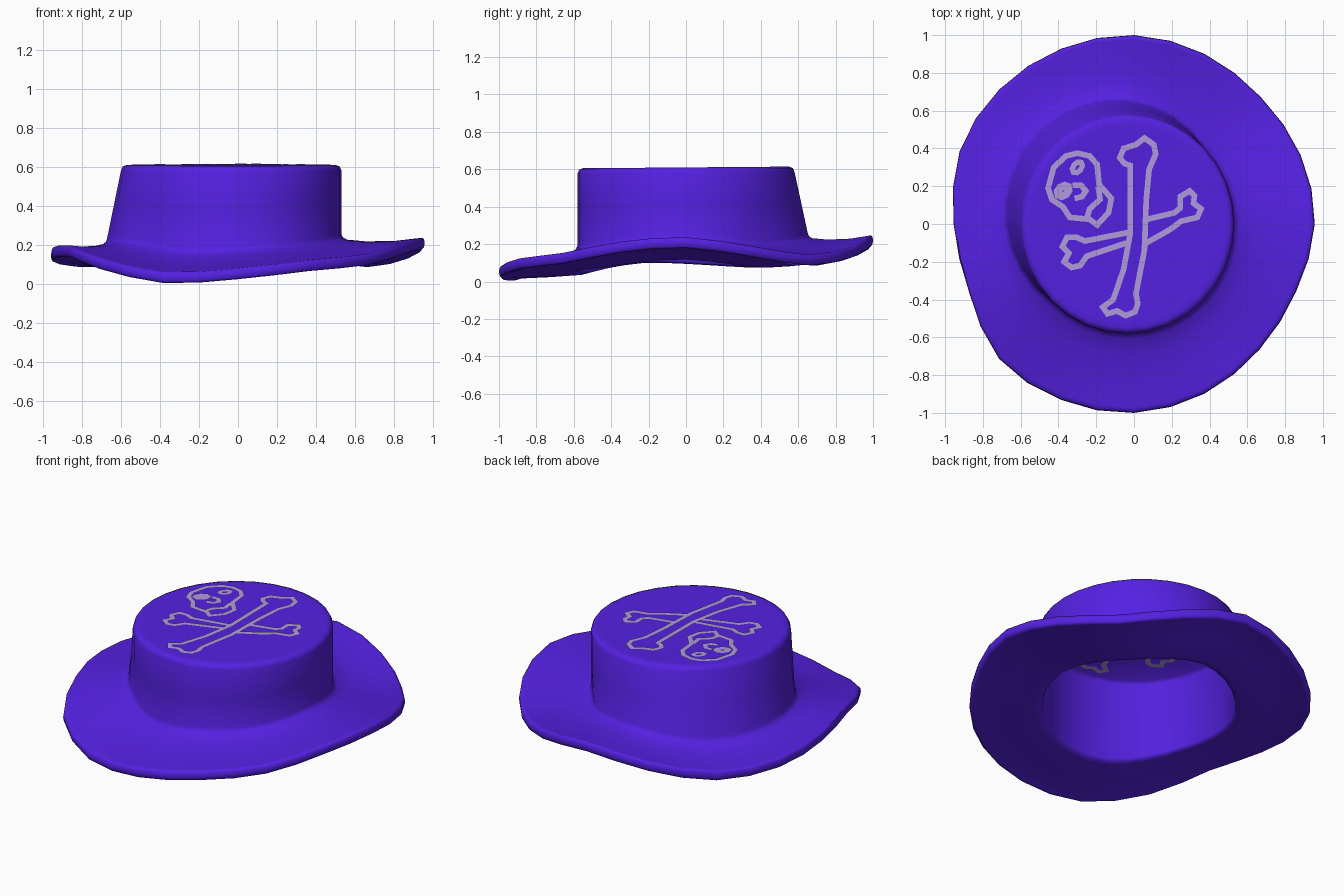
import bpy, bmesh, math
from mathutils import Vector

if "Cube" in bpy.data.objects:
    bpy.data.objects.remove(bpy.data.objects["Cube"])

N = 32  # sides around the hat


def material(name, rgb):
    m = bpy.data.materials.new(name)
    m.diffuse_color = (*rgb, 1)
    m.use_nodes = True
    m.node_tree.nodes["Principled BSDF"].inputs["Base Color"].default_value = m.diffuse_color
    return m


PURPLE = material("purple_felt", (0.090, 0.0150, 0.76))
BONE = material("pale_lilac", (0.43, 0.33, 0.73))


def finish(name, bm, mat, smooth=True):
    me = bpy.data.meshes.new(name)
    bm.to_mesh(me)
    bm.free()
    ob = bpy.data.objects.new(name, me)
    bpy.context.collection.objects.link(ob)
    me.materials.append(mat)
    if smooth:
        bpy.ops.object.select_all(action='DESELECT')
        ob.select_set(True)
        bpy.context.view_layer.objects.active = ob
        bpy.ops.object.shade_smooth_by_angle(angle=math.radians(62))
    return ob


# Brim outline radius and edge height, every 22.5 degrees from +x
RADIUS = [.957, .955, .95, .975, 1.0, 1.005, 1.008, 1.0,
          .955, .945, 1.01, 1.008, 1.0, .973, .94, .93]
EDGE_Z = [.24, .19, .145, .19, .25, .20, .145, .16,
          .19, .20, .135, .062, .082, .125, .155, .215]


def sample(table, i):
    """Periodic smooth lookup with one midpoint between entries."""
    k = i // 2
    if i % 2 == 0:
        return table[k % 16]
    p = [table[(k + d) % 16] for d in (-1, 0, 1, 2)]
    return (-p[0] + 9 * p[1] + 9 * p[2] - p[3]) / 16


def top_z(y):
    return .61 + .008 * y


CEILING = .033  # felt thickness of the crown top
ANG = [2 * math.pi * i / N for i in range(N)]
EDGE = [Vector((sample(RADIUS, i) * math.cos(a), sample(RADIUS, i) * math.sin(a),
                sample(EDGE_Z, i))) for i, a in enumerate(ANG)]


def crown_ring(scale, drop):
    out = []
    for a in ANG:
        y = .58 * scale * math.sin(a)
        out.append(Vector((-.035 + .565 * scale * math.cos(a), y, top_z(y) - drop)))
    return out


def base_ring(scale, flare):
    """Foot of the crown; it flares only towards the back left."""
    out = []
    for i, p in enumerate(crown_ring(scale, 0)):
        lean = flare * max(0, math.cos(ANG[i] - math.radians(135)))
        out.append(Vector((p.x + lean * math.cos(ANG[i]), p.y + lean * math.sin(ANG[i]),
                           .13 + .4 * EDGE[i].z)))
    return out


def brim_ring(base, t, dz):
    return [b.lerp(e, t) + Vector((0, 0, dz)) for b, e in zip(base, EDGE)]


# Hat shell: crown outside, brim top, rolled lip, brim underside, crown inside
outer = base_ring(1.0, .10)
inner = base_ring(.965, 0)
foot = brim_ring(outer, 0, .03)
shoulder = crown_ring(1, .028)
rings = [crown_ring(.9, .001), crown_ring(.95, 0), crown_ring(.985, .008), shoulder,
         [f.lerp(s, .5) for f, s in zip(foot, shoulder)], foot]
rings += [brim_ring(outer, t, dz) for t, dz in (
    (.02, .012), (.07, 0), (.3, -.012), (.65, -.014), (.93, -.004),
    (.975, -.003), (.993, -.012), (1, -.03), (.993, -.05), (.97, -.06))]
rings += [brim_ring(inner, t, dz) for t, dz in (
    (.93, -.06), (.88, -.057), (.5, -.085), (.1, -.11), (.02, -.108), (0, -.095))]
rings += [crown_ring(.965, CEILING + .02), crown_ring(.94, CEILING)]

bm = bmesh.new()
vs = [[bm.verts.new(p) for p in r] for r in rings]
for a, b in zip(vs, vs[1:]):
    for i in range(N):
        j = (i + 1) % N
        bm.faces.new((a[i], a[j], b[j], b[i]))
bm.faces.new(vs[0])
bm.faces.new(vs[-1])
bmesh.ops.recalc_face_normals(bm, faces=bm.faces)
finish("hat_shell", bm, PURPLE)


# Painted outlines: thin flat ribbons on the crown top and repeated on its ceiling
def ribbon(bm, pts, closed=True, width=.03):
    p = [Vector(q) for q in pts]
    n = len(p)
    sides = []
    for i in range(n):
        a = p[i - 1] if closed or i > 0 else p[i]
        b = p[(i + 1) % n] if closed or i < n - 1 else p[i]
        d0 = (p[i] - a).normalized() if p[i] != a else (b - p[i]).normalized()
        d1 = (b - p[i]).normalized() if p[i] != b else d0
        d = (d0 + d1).normalized()
        miter = min(1.4, 1 / max(.5, d.dot(d1)))
        off = Vector((-d.y, d.x)) * width / 2 * miter
        sides.append((p[i] + off, p[i] - off))
    for h in (.003, -CEILING - .003):
        v = [[bm.verts.new((q.x, q.y, top_z(q.y) + h)) for q in s] for s in sides]
        for i in range(n if closed else n - 1):
            j = (i + 1) % n
            quad = (v[i][0], v[i][1], v[j][1], v[j][0])
            bm.faces.new(quad if h > 0 else quad[::-1])


def oval(cx, cy, rx, ry, tilt):
    c, s = math.cos(tilt), math.sin(tilt)
    return [(cx + rx * math.cos(a) * c - ry * math.sin(a) * s,
             cy + rx * math.cos(a) * s + ry * math.sin(a) * c) for a in ANG[::4]]


# Long bone outline
bm = bmesh.new()
ribbon(bm, [(-.02, .31), (-.02, -.05), (-.055, -.24), (-.11, -.40), (-.165, -.44),
            (-.14, -.475), (-.09, -.46), (-.045, -.485), (.005, -.465), (.02, -.42),
            (.01, -.37), (.055, -.14), (.065, .13), (.08, .29), (.115, .37),
            (.105, .42), (.055, .455), (.01, .42), (-.055, .40), (-.075, .35),
            (-.05, .32)])
finish("long_bone", bm, BONE, False)

# Short bone, passing behind the long one: left and right halves
bm = bmesh.new()
ribbon(bm, [(-.03, -.045), (-.26, -.09), (-.305, -.07), (-.355, -.07), (-.38, -.12),
            (-.345, -.155), (-.37, -.20), (-.33, -.23), (-.285, -.22),
            (-.25, -.17), (-.04, -.10)], False)
ribbon(bm, [(.07, .025), (.215, .06), (.245, .085), (.245, .145), (.295, .175),
            (.32, .15), (.315, .11), (.355, .08), (.335, .035), (.25, .015),
            (.19, -.03), (.065, -.10)], False)
finish("short_bone", bm, BONE, False)

# Skull outline, jaw line, eyes and nose
bm = bmesh.new()
ribbon(bm, [(-.235, .36), (-.195, .315), (-.185, .21), (-.12, .135), (-.135, .06),
            (-.195, -.005), (-.235, .025), (-.29, .03), (-.34, .035), (-.375, .09),
            (-.435, .13), (-.455, .19), (-.425, .30), (-.36, .36), (-.30, .375)])
ribbon(bm, [(-.19, .20), (-.18, .13), (-.235, .08), (-.25, .03)], False)
ribbon(bm, oval(-.375, .175, .034, .024, .7), width=.04)
ribbon(bm, oval(-.30, .30, .033, .022, .9), width=.028)
ribbon(bm, [(-.325, .205), (-.28, .205), (-.255, .175), (-.275, .145), (-.315, .135)],
       False)
finish("skull", bm, BONE, False)
